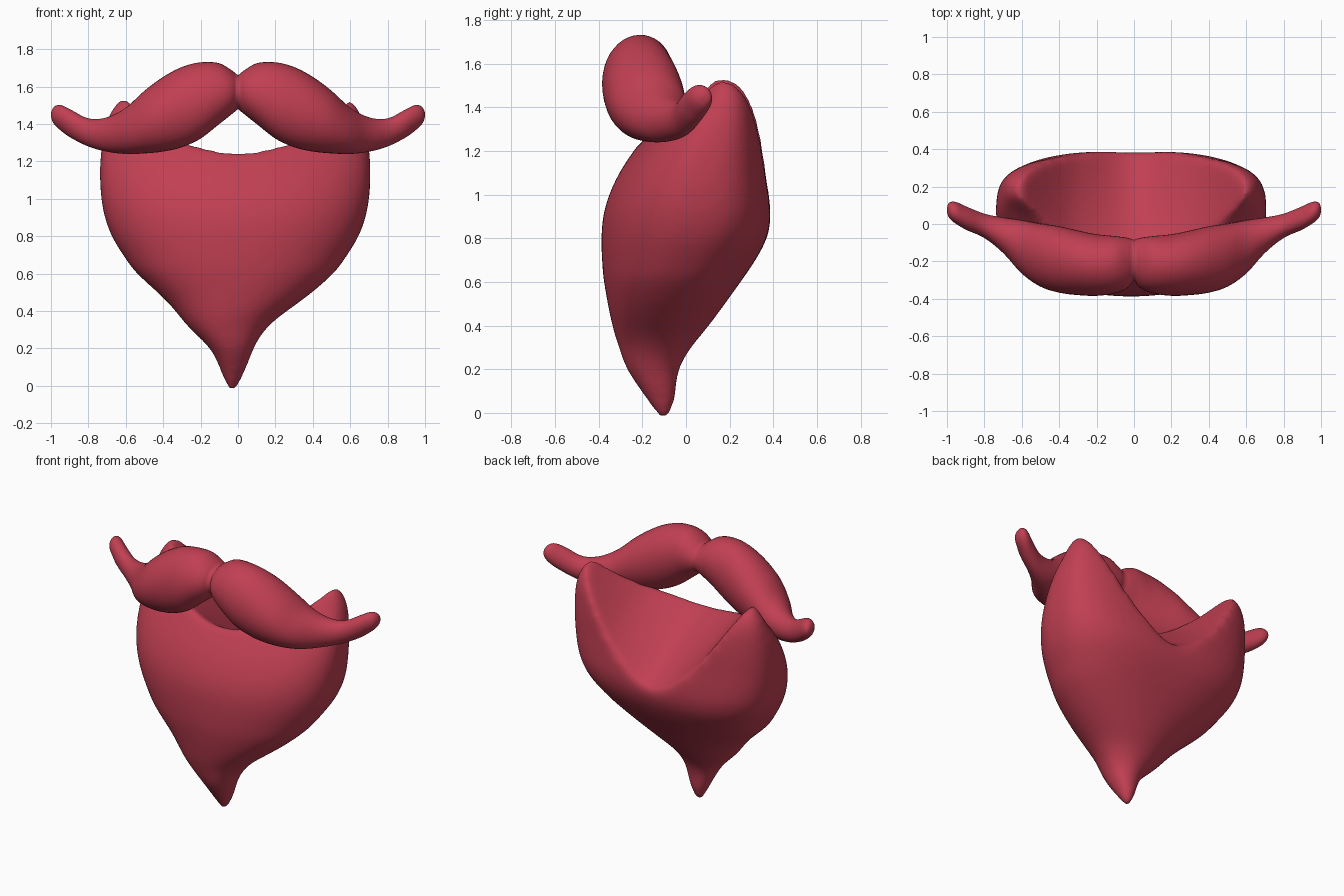
import bpy, bmesh, math

if "Cube" in bpy.data.objects:
    bpy.data.objects.remove(bpy.data.objects["Cube"])

red = bpy.data.materials.new("warm red")
red.diffuse_color = (0.53, 0.05, 0.085, 1)
red.use_nodes = True
red.node_tree.nodes["Principled BSDF"].inputs["Base Color"].default_value = red.diffuse_color


def spline(rows, key):
    """Smooth cubic interpolation through table rows; column 0 is the key."""
    for i in range(len(rows) - 1):
        if key <= rows[i + 1][0] or i == len(rows) - 2:
            break
    a, b = rows[i], rows[i + 1]
    p, n = rows[max(i - 1, 0)], rows[min(i + 2, len(rows) - 1)]
    h = b[0] - a[0]
    t = min(max((key - a[0]) / h, 0), 1)
    out = []
    for c in range(1, len(a)):
        m0 = (b[c] - p[c]) / (b[0] - p[0]) * h
        m1 = (n[c] - a[c]) / (n[0] - a[0]) * h
        out.append((2*t**3 - 3*t**2 + 1)*a[c] + (t**3 - 2*t**2 + t)*m0
                   + (3*t**2 - 2*t**3)*b[c] + (t**3 - t**2)*m1)
    return out


def make_object(name, bm):
    bmesh.ops.recalc_face_normals(bm, faces=bm.faces)
    mesh = bpy.data.meshes.new(name)
    bm.to_mesh(mesh)
    bm.free()
    mesh.materials.append(red)
    ob = bpy.data.objects.new(name, mesh)
    bpy.context.collection.objects.link(ob)
    for f in mesh.polygons:
        f.use_smooth = True
    return ob


def loft(name, rings, cap_start=True):
    bm = bmesh.new()
    loops = [[bm.verts.new(co) for co in r] for r in rings]
    n = len(rings[0])
    for a, b in zip(loops, loops[1:]):
        for i in range(n):
            bm.faces.new((a[i], a[(i+1) % n], b[(i+1) % n], b[i]))
    if cap_start:
        bm.faces.new(loops[0])
    bm.faces.new(loops[-1])
    return make_object(name, bm)


def spow(v, p):
    return math.copysign(abs(v) ** p, v)


# Beard: horizontal sections as height, half width, front y, back y
beard_rows = [
    (-0.03, 0.02, -0.12, -0.08), (0.05, 0.055, -0.175, -0.05),
    (0.20, 0.12, -0.272, -0.03), (0.30, 0.20, -0.308, 0.025),
    (0.40, 0.30, -0.338, 0.105), (0.60, 0.525, -0.376, 0.25),
    (0.70, 0.60, -0.385, 0.318), (0.80, 0.66, -0.388, 0.37),
    (0.90, 0.697, -0.38, 0.39), (1.00, 0.716, -0.352, 0.385),
    (1.10, 0.723, -0.305, 0.376), (1.20, 0.722, -0.24, 0.37),
    (1.30, 0.712, -0.16, 0.36), (1.40, 0.69, -0.05, 0.34),
    (1.48, 0.66, 0.02, 0.305), (1.53, 0.62, 0.06, 0.265)]
rings = []
for k in range(62):
    z = -0.03 + 1.56 * k / 61
    w, yf, yb = spline(beard_rows, z)
    mid = yf + (yb - yf) * 0.52
    # the lower part leans a little to one side
    cx = -0.03 + 0.015*min(max(z, 0)/0.5, 1) - 0.032*math.exp(-((z - 0.32)/0.11)**2)
    s = min(max((z - 0.3) / 0.8, 0), 1)
    square = 2 / (2 + 1.15 * s*s*(3 - 2*s))
    ring = []
    for i in range(72):
        c, s = math.cos(math.tau*i/72), math.sin(math.tau*i/72)
        e = square if s > 0 else 0.95
        depth = (yb - mid) if s > 0 else (mid - yf)
        ring.append((cx + w*spow(c, e), mid + depth*spow(s, e), z))
    rings.append(ring)
beard = loft("beard", rings)

# Saddle-shaped cutter for the valley where the chin rests
bm = bmesh.new()
N = 40
grid = [[None] * (N + 1) for _ in range(N + 1)]
for i in range(N + 1):
    for j in range(N + 1):
        x, y = -1 + 2*i/N, -0.6 + 1.2*j/N
        slope = 0.55 + max(y + 0.18, -0.1)
        z = 1.24 - 0.62*(y + 0.18) + slope*(math.sqrt(x*x + 0.03) - 0.173)
        z += 0.5 * (math.sqrt(max(abs(x) - 0.3, 0)**2 + 0.01) - 0.1)
        grid[i][j] = bm.verts.new((x, y, z))
for i in range(N):
    for j in range(N):
        bm.faces.new((grid[i][j], grid[i+1][j], grid[i+1][j+1], grid[i][j+1]))
ext = bmesh.ops.extrude_face_region(bm, geom=bm.faces[:])
for v in ext["geom"]:
    if isinstance(v, bmesh.types.BMVert):
        v.co.z = 3
cutter = make_object("valley_cutter", bm)
cutter.hide_render = True
cutter.hide_viewport = True

cut = beard.modifiers.new("valley", 'BOOLEAN')
cut.operation = 'DIFFERENCE'
cut.object = cutter
rm = beard.modifiers.new("even mesh", 'REMESH')
rm.mode = 'VOXEL'
rm.voxel_size = 0.018
rm.use_smooth_shade = True
sm = beard.modifiers.new("soft rim", 'SMOOTH')
sm.factor = 0.5
sm.iterations = 24

# Moustache half: sections as x, low z, high z, front y, back y
stache_rows = [
    (0.00, 1.48, 1.66, -0.30, -0.085), (0.03, 1.455, 1.685, -0.34, -0.075),
    (0.10, 1.40, 1.725, -0.37, -0.065), (0.20, 1.322, 1.73, -0.384, -0.055),
    (0.30, 1.276, 1.705, -0.38, -0.035), (0.40, 1.253, 1.652, -0.367, -0.012),
    (0.50, 1.243, 1.578, -0.335, 0.002), (0.60, 1.24, 1.488, -0.265, 0.02),
    (0.70, 1.252, 1.436, -0.155, 0.035), (0.80, 1.28, 1.43, -0.075, 0.055),
    (0.90, 1.33, 1.48, -0.03, 0.095), (0.95, 1.367, 1.502, 0.0, 0.117),
    (0.98, 1.395, 1.495, 0.023, 0.118), (0.995, 1.42, 1.475, 0.045, 0.105),
    (1.00, 1.443, 1.457, 0.068, 0.082)]
xs = [0.9 * k / 45 for k in range(45)] + [0.9 + 0.1*math.sin(math.pi/2*k/14) for k in range(15)]
rings = []
for x in xs:
    lo, hi, yf, yb = spline(stache_rows, x)
    cy, cz, ry, rz = (yf + yb)/2, (lo + hi)/2, (yb - yf)/2, (hi - lo)/2
    # lean the section back a touch toward its top
    lean = -0.05 * min(x / 0.1, 1) * max(0, 1 - x / 0.5)
    ring = []
    for i in range(40):
        a = math.tau * i / 40
        ring.append((x, cy + ry*math.cos(a + lean), cz + rz*math.sin(a - lean)))
    rings.append(ring)
stache = loft("moustache", rings, cap_start=False)
mirror = stache.modifiers.new("mirror", 'MIRROR')
mirror.merge_threshold = 0.0005
